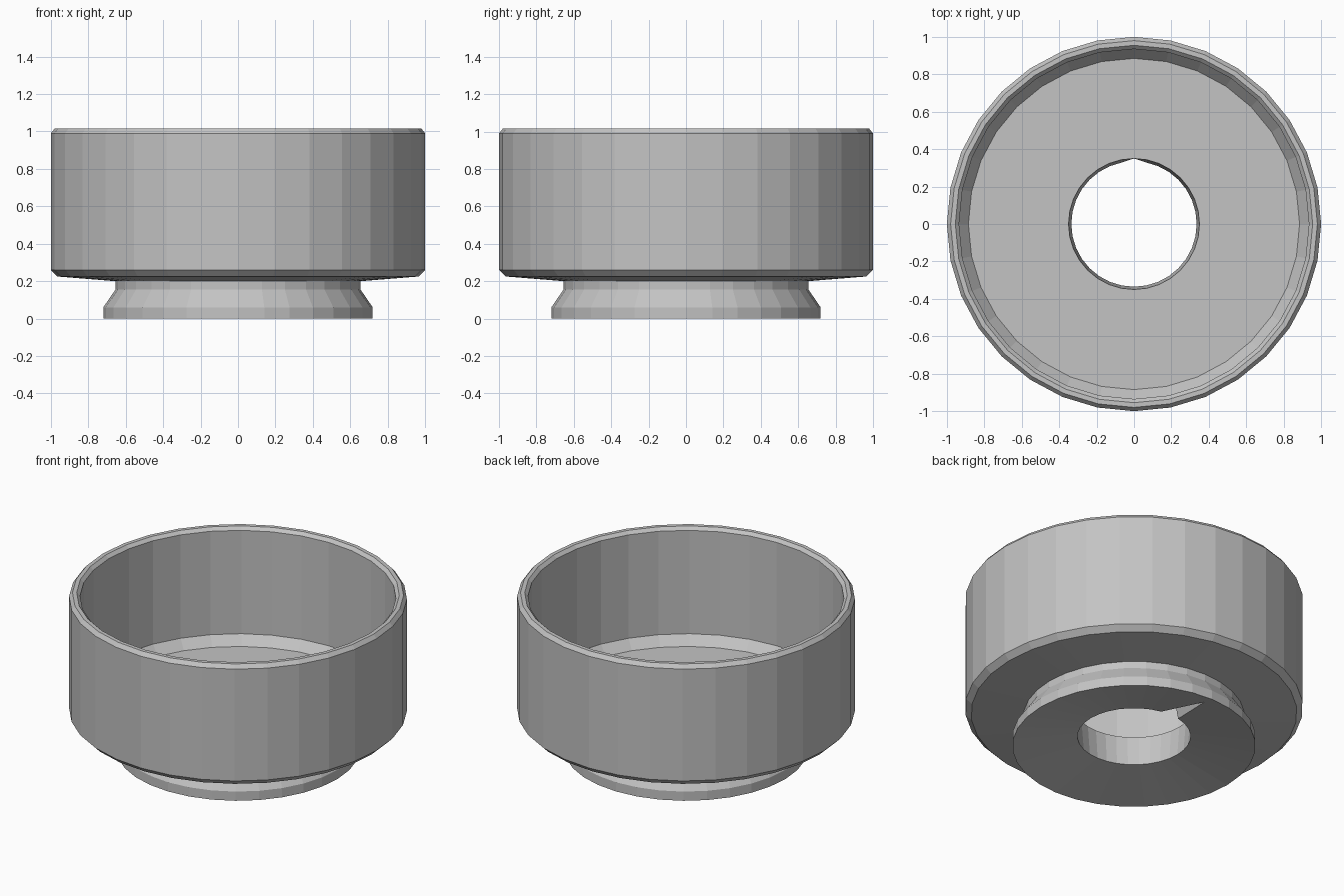
import bpy
import bmesh
from math import cos, sin, tau

SIDES = 32

if "Cube" in bpy.data.objects:
    bpy.data.objects.remove(bpy.data.objects["Cube"], do_unlink=True)

# Plain grey material
grey = bpy.data.materials.new("plain grey")
grey.use_nodes = True
grey.diffuse_color = (0.55, 0.55, 0.55, 1)
grey.node_tree.nodes["Principled BSDF"].inputs["Base Color"].default_value = (0.55, 0.55, 0.55, 1)

# Closed cross-section (radius, height)
profile = [
    (0.335, 0.065),                                         # lower edge of the bore
    (0.72, 0.0), (0.72, 0.06), (0.655, 0.155), (0.655, 0.2),  # flared foot and neck
    (0.965, 0.225), (1.0, 0.26), (1.0, 0.99),               # underside and outer wall
    (0.98, 1.015), (0.955, 1.015), (0.935, 0.995),          # chamfered rim
    (0.935, 0.32), (0.885, 0.26),                           # inner wall and floor
    (0.35, 0.26),                                           # upper edge of the bore
]

bm = bmesh.new()
rings = [[bm.verts.new((r * cos(tau * i / SIDES), r * sin(tau * i / SIDES), z))
          for i in range(SIDES)] for r, z in profile]
for k, ring in enumerate(rings):
    after = rings[(k + 1) % len(rings)]
    for i in range(SIDES):
        j = (i + 1) % SIDES
        bm.faces.new((ring[i], ring[j], after[j], after[i]))

# Pointed notch in the base, running back from the bore
notch = rings[0][SIDES // 4]
notch.co = (0, 0.65, 0.013)
bmesh.ops.triangulate(bm, faces=list(notch.link_faces))
bmesh.ops.recalc_face_normals(bm, faces=bm.faces)

mesh = bpy.data.meshes.new("round_cup")
bm.to_mesh(mesh)
bm.free()
mesh.materials.append(grey)
cup = bpy.data.objects.new("round_cup", mesh)
bpy.context.collection.objects.link(cup)
